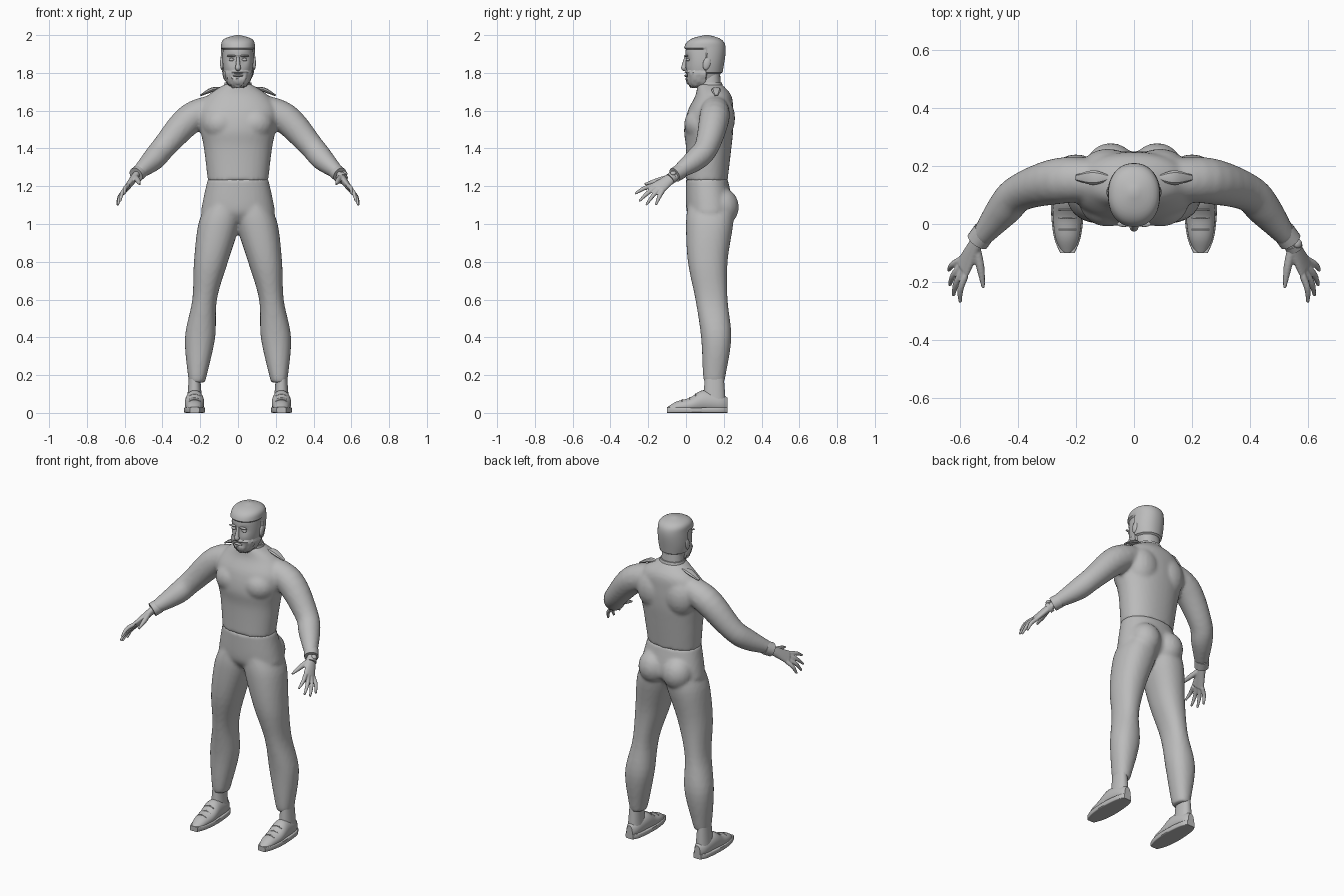
import bpy, bmesh, math, random
from mathutils import Vector, Matrix

random.seed(4)
cube = bpy.data.objects.get("Cube")
if cube:
    bpy.data.objects.remove(cube)

grey = bpy.data.materials.new("plain grey")
grey.use_nodes = True
tone = (.5, .5, .5, 1)
grey.diffuse_color = tone
grey.node_tree.nodes["Principled BSDF"].inputs["Base Color"].default_value = tone

UP = Vector((0, 0, 1))
ALONG = Vector((0, 1, 0))
ACROSS = Vector((1, 0, 0))


def smooth_rows(rows, steps):
    """Resample rows of numbers with a Catmull-Rom spline."""
    last = len(rows) - 1
    out = []
    for i in range(last):
        before, start, end, after = (rows[max(0, min(last, i + k))] for k in (-1, 0, 1, 2))
        for j in range(steps):
            t = j / steps
            row = []
            for p, q, r, s in zip(before, start, end, after):
                leave, arrive = (r - p) / 2, (s - q) / 2
                bend = (1 - t) * (leave - r + q) + t * (r - q - arrive)
                row.append(q + t * (r - q) + t * (1 - t) * bend)
            out.append(row)
    return out + [list(rows[last])]


def tube(bm, rows, side=1, ref=UP, axis=None, power=2, steps=5, sides=24):
    """Loft through rows of x, y, z, radius along ref and, optionally, radius across it."""
    rows = smooth_rows(rows, steps)
    points = [Vector(row[:3]) for row in rows]
    last = len(points) - 1
    rings = []
    for i, (row, point) in enumerate(zip(rows, points)):
        tangent = axis or (points[min(i + 1, last)] - points[max(i - 1, 0)]).normalized()
        u = (ref - tangent * ref.dot(tangent)).normalized()
        v = tangent.cross(u)
        ring = []
        for k in range(sides):
            angle = math.tau * k / sides
            c, s = math.cos(angle), math.sin(angle)
            p = point + u * row[3] * math.copysign(abs(c) ** (2 / power), c)
            p += v * row[-1] * math.copysign(abs(s) ** (2 / power), s)
            ring.append(bm.verts.new((p.x * side, p.y, p.z)))
        rings.append(ring)
    for lower, upper in zip(rings, rings[1:]):
        for k in range(sides):
            n = (k + 1) % sides
            bm.faces.new((lower[k], lower[n], upper[n], upper[k]))
    bm.faces.new(rings[0])
    bm.faces.new(rings[-1])


def column(bm, rows, side=1, centre=lambda z: 0, sides=40):
    """Upright loft through rows of height, half width, front and back."""
    tube(bm, [(centre(z), (front + back) / 2, z, half, (back - front) / 2)
              for z, half, front, back in rows],
         side, ref=ACROSS, axis=UP, power=2.2, sides=sides)


def ball(bm, centre, size, turn=Matrix.Identity(4)):
    matrix = Matrix.Translation(centre) @ turn @ Matrix.Diagonal((*size, 1))
    bmesh.ops.create_uvsphere(bm, u_segments=20, v_segments=12, radius=1, matrix=matrix)


def finish(name, bm, voxel=None, relax=3, angle=50):
    """Make the object; a voxel size blends overlapping pieces into one skin."""
    bmesh.ops.recalc_face_normals(bm, faces=bm.faces)
    mesh = bpy.data.meshes.new(name)
    bm.to_mesh(mesh)
    bm.free()
    mesh.materials.append(grey)
    part = bpy.data.objects.new(name, mesh)
    bpy.context.collection.objects.link(part)
    if voxel:
        blend = part.modifiers.new("blend", "REMESH")
        blend.mode = "VOXEL"
        blend.voxel_size = voxel
        blend.use_smooth_shade = True
        soften = part.modifiers.new("soften", "SMOOTH")
        soften.iterations = relax
    else:
        bpy.ops.object.select_all(action="DESELECT")
        part.select_set(True)
        bpy.context.view_layer.objects.active = part
        bpy.ops.object.shade_smooth_by_angle(angle=math.radians(angle))


# Sweater: torso, sleeves, chest and shoulder blades blended together
bm = bmesh.new()
column(bm, [(1.23, .16, 0, .22), (1.4, .18, 0, .24), (1.5, .2, -.01, .25), (1.6, .21, .01, .25),
            (1.68, .16, .05, .24), (1.74, .07, .06, .19)])
for side in (1, -1):
    tube(bm, [(.1, .15, 1.62, .07), (.25, .15, 1.56, .08), (.39, .11, 1.41, .065),
              (.45, .05, 1.34, .06), (.53, -.05, 1.27, .035)], side)
    ball(bm, (side * .09, .08, 1.53), (.1, .09, .09))
    ball(bm, (side * .09, .18, 1.56), (.1, .08, .12))
finish("sweater", bm, voxel=.011)

# Trousers: hips, seat and legs blended together
bm = bmesh.new()
column(bm, [(1.24, .16, 0, .22), (1.1, .19, 0, .25), (1.05, .19, .01, .24), (1.01, .12, .04, .2)])
for side in (1, -1):
    column(bm, [(1.1, .09, .01, .25), (1, .11, 0, .25), (.8, .09, .01, .22), (.6, .065, .05, .22),
                (.4, .08, .08, .24), (.2, .05, .09, .21), (.16, .04, .1, .2)],
           side, centre=lambda z: .22 - .12 * z * z)
    ball(bm, (side * .08, .19, 1.09), (.09, .09, .1))
finish("trousers", bm, voxel=.011)


def skull():
    bm = bmesh.new()
    column(bm, [(1.73, .03, .03, .12), (1.76, .06, .01, .17), (1.84, .08, 0, .19), (1.93, .08, 0, .2),
                (1.97, .07, .03, .18), (1.99, .01, .1, .12)], sides=56)
    bm.normal_update()
    return bm


def grown_skin(name, covered, thickness, rough):
    """A closed layer over the covered area of the head, tucked inside it elsewhere."""
    bm = skull()
    bmesh.ops.recalc_face_normals(bm, faces=bm.faces)
    bm.normal_update()
    for v in bm.verts:
        grow = thickness + random.uniform(-rough, rough) if covered(v.co) else -thickness
        v.co += v.normal * grow
    finish(name, bm)


# Head with eye sockets pressed in, plus nose, lips, brows, eyes and ears
bm = skull()
for v in bm.verts:
    if v.co.y < .08:
        reach = Vector(((abs(v.co.x) - .035) / .02, (v.co.z - 1.87) / .015))
        v.co.y += .014 * math.exp(-reach.length_squared)
tube(bm, [(0, 0, 1.89, .006), (0, -.01, 1.84, .012), (0, -.01, 1.825, .015), (0, 0, 1.815, .008)], ref=ALONG)
ball(bm, (0, 0, 1.785), (.026, .01, .006))
for side in (1, -1):
    ball(bm, (side * .035, .01, 1.87), (.014, .01, .008))
    ball(bm, (side * .035, 0, 1.89), (.024, .01, .006))
    ball(bm, (side * .085, .11, 1.85), (.01, .02, .035), Matrix.Rotation(-.25, 4, "X"))
finish("head", bm)


def is_hair(p):
    hairline = 1.92 if p.y < .1 else 1.79
    return p.z > hairline


def is_beard(p):
    mouth = abs(p.x) < .03 and 1.775 < p.z < 1.795
    return p.z < 1.81 and p.y < .11 and not mouth


grown_skin("hair", is_hair, thickness=.01, rough=0)
grown_skin("beard", is_beard, thickness=.008, rough=.004)

# Neck and collar
bm = bmesh.new()
column(bm, [(1.67, .07, .07, .19), (1.8, .06, .07, .18)])
finish("neck", bm)
bm = bmesh.new()
column(bm, [(1.71, .08, .06, .2), (1.75, .07, .07, .19)])
finish("collar", bm)

# Hand directions shared by the palm, fingers and watch
spread = Vector((.27, .85, -.46))
wrist = Vector((.53, -.04, 1.27))
knuckles = Vector((.59, -.15, 1.19))
index_tip = Vector((.6, -.27, 1.16))
little_tip = Vector((.64, -.16, 1.1))
middle_reach = Vector((.01, -.015, -.02))

for side, word in ((1, "left"), (-1, "right")):
    # Shoulder tab, a thin leaf lying on the slope
    bm = bmesh.new()
    tube(bm, [(.09, .16, 1.72, .004, .01), (.14, .16, 1.71, .012, .025), (.2, .16, 1.68, .004, .01)],
         side, sides=8)
    finish(word + "_shoulder_tab", bm, angle=30)

    # Sleeve cuff
    bm = bmesh.new()
    tube(bm, [(.515, -.025, 1.28, .04), (.54, -.06, 1.26, .04)], side)
    finish(word + "_cuff", bm)

    # Hand: palm, thumb and four fingers blended together
    bm = bmesh.new()
    tube(bm, [(*wrist, .026, .02), (*wrist.lerp(knuckles, .4), .03, .02), (*knuckles, .042, .015)],
         side, ref=spread)
    for finger in range(4):
        base = knuckles + spread * (finger - 1.5) * .021
        tip = index_tip.lerp(little_tip, finger / 3)
        if finger in (1, 2):
            tip += middle_reach
        middle = base.lerp(tip, .5) + Vector((.008, 0, .006))
        tube(bm, [(*base, .012), (*middle, .011), (*tip, .006)], side, ref=spread)
    tube(bm, [(.545, -.08, 1.25, .015), (.53, -.15, 1.23, .014), (.52, -.22, 1.21, .006)], side, ref=spread)
    finish(word + "_hand", bm, voxel=.0045, relax=2)

    # Ankle
    foot = .23
    bm = bmesh.new()
    column(bm, [(.06, .04, .09, .21), (.19, .03, .1, .2)], side, centre=lambda z: foot)
    finish(word + "_ankle", bm)

    # Shoe upper and sole share one outline: position, half width, top height
    outline = ((-.1, .02, .03), (-.05, .04, .06), (.02, .05, .08), (.09, .05, .12), (.18, .04, .1),
               (.22, .02, .08))
    bm = bmesh.new()
    tube(bm, [(foot, y, top / 2, top / 2, half) for y, half, top in outline], side, axis=ALONG)
    finish(word + "_shoe", bm)
    bm = bmesh.new()
    tube(bm, [(foot, y, .015, .015, half + .005) for y, half, top in outline], side, axis=ALONG, power=8)
    finish(word + "_sole", bm, angle=35)

    # Laces across the instep
    bm = bmesh.new()
    for y, top in ((-.02, .07), (.02, .08), (.05, .1)):
        tube(bm, [(foot + shift, y, top - abs(shift) / 3, .003) for shift in (-.03, 0, .03)], side, sides=8)
    finish(word + "_laces", bm)

# Watch on the left wrist
bm = bmesh.new()
strap = wrist.lerp(knuckles, .25)
tube(bm, [(*strap, .03), (*strap.lerp(knuckles, .2), .03)], ref=spread)
ball(bm, strap + Vector((.02, 0, .02)), (.016, .016, .01), Matrix.Rotation(.5, 4, "Y"))
finish("watch", bm)
